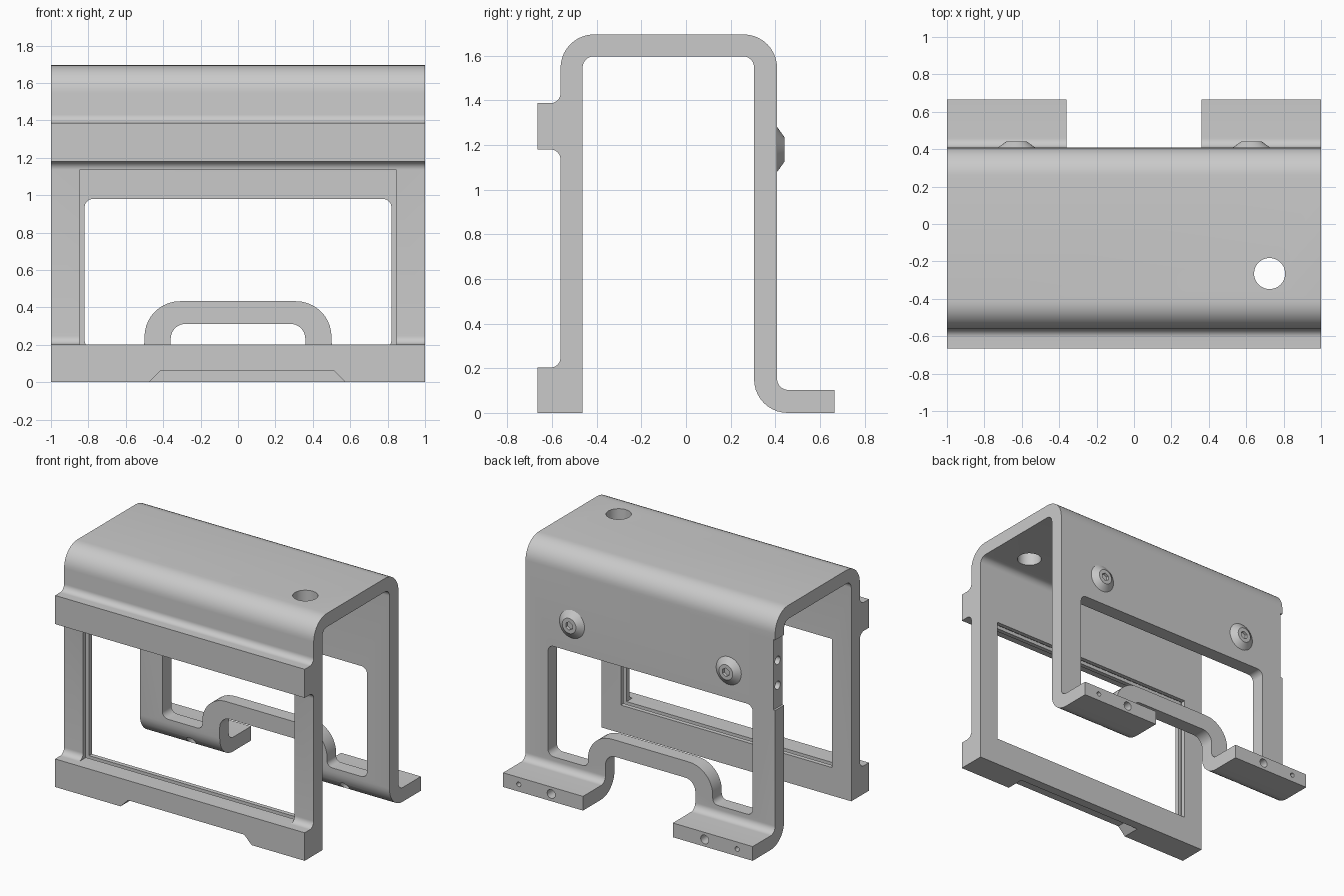
import bpy, bmesh, math
from mathutils import Vector, Matrix

cube = bpy.data.objects.get("Cube")
if cube:
    bpy.data.objects.remove(cube, do_unlink=True)

grey = bpy.data.materials.new("satin grey")
grey.use_nodes = True
colour = (0.59, 0.59, 0.59, 1)
grey.diffuse_color = colour
grey.node_tree.nodes["Principled BSDF"].inputs["Base Color"].default_value = colour


def add_object(name, bm):
    bm.normal_update()
    bmesh.ops.recalc_face_normals(bm, faces=bm.faces)
    if bm.calc_volume(signed=True) < 0:
        bmesh.ops.reverse_faces(bm, faces=bm.faces)
    mesh = bpy.data.meshes.new(name)
    bm.to_mesh(mesh)
    bm.free()
    mesh.materials.append(grey)
    ob = bpy.data.objects.new(name, mesh)
    bpy.context.collection.objects.link(ob)
    return ob


def rounded(corners, steps=10):
    """Round each corner (u, v, radius) of a closed outline."""
    out = []
    for i, (u, v, r) in enumerate(corners):
        p = Vector((u, v))
        if r == 0:
            out.append(p)
            continue
        a = (Vector(corners[i - 1][:2]) - p).normalized()
        b = (Vector(corners[(i + 1) % len(corners)][:2]) - p).normalized()
        half = math.acos(a.dot(b)) / 2
        centre = p + (a + b).normalized() * r / math.sin(half)
        start = p + a * r / math.tan(half) - centre
        end = p + b * r / math.tan(half) - centre
        first = math.atan2(start.y, start.x)
        sweep = math.remainder(math.atan2(end.y, end.x) - first, math.tau)
        for k in range(steps + 1):
            t = first + sweep * k / steps
            out.append(centre + Vector((math.cos(t), math.sin(t))) * r)
    return out


def prism(name, outline, axis, lo, hi):
    """Extrude an outline along x (outline is y, z) or along y (outline is x, z)."""
    bm = bmesh.new()
    rings = []
    for d in (lo, hi):
        rings.append([bm.verts.new((d, p[0], p[1]) if axis == "x" else (p[0], d, p[1]))
                      for p in outline])
        bm.faces.new(rings[-1])
    for i in range(len(outline)):
        bm.faces.new((rings[0][i - 1], rings[0][i], rings[1][i], rings[1][i - 1]))
    return add_object(name, bm)


def box(name, x, y, z):
    return prism(name, [(x[0], z[0]), (x[1], z[0]), (x[1], z[1]), (x[0], z[1])], "y", *y)


def cylinder(name, centre, axis, r1, r2, depth, sides=32):
    bm = bmesh.new()
    turn = Vector((0, 0, 1)).rotation_difference(Vector(axis)).to_matrix().to_4x4()
    bmesh.ops.create_cone(bm, cap_ends=True, segments=sides, radius1=r1, radius2=r2,
                          depth=depth, matrix=Matrix.Translation(centre) @ turn)
    return add_object(name, bm)


def cut(target, cutter):
    cutter.hide_render = True
    mod = target.modifiers.new("cut", "BOOLEAN")
    mod.operation, mod.solver, mod.object = "DIFFERENCE", "EXACT", cutter
    bpy.context.view_layer.objects.active = target
    bpy.ops.object.modifier_apply(modifier=mod.name)
    bpy.data.objects.remove(cutter, do_unlink=True)


def smooth(ob):
    bpy.ops.object.select_all(action="DESELECT")
    ob.select_set(True)
    bpy.context.view_layer.objects.active = ob
    bpy.ops.object.shade_smooth_by_angle(angle=math.radians(25))


# Folded bracket section: front leg with two ribs, roof, back leg and foot
section = rounded([
    (-.463, 0, 0), (-.463, 1.597, .05), (.305, 1.597, .05), (.305, 0, .15),
    (.665, 0, 0), (.665, .103, 0), (.408, .103, .05), (.408, 1.695, .15),
    (-.562, 1.695, .15), (-.562, 1.387, .045), (-.665, 1.387, 0), (-.665, 1.18, 0),
    (-.562, 1.18, .045), (-.562, .203, .045), (-.665, .203, 0), (-.665, 0, 0)])
bracket = prism("folded_bracket", section, "x", -1, 1)

# Front opening with a panel groove around it
cut(bracket, box("front_opening", (-.847, .847), (-.7, -.4), (.203, 1.135)))
cut(bracket, box("panel_groove", (-.872, .872), (-.53, -.495), (.178, 1.16)))

# Chamfered notch below the front rib
notch = [(-.535, -.06), (-.415, .06), (.515, .06), (.635, -.06)]
cut(bracket, prism("bottom_notch", notch, "y", -.7, -.53))

# Back window that leaves an arched bridge, and the gap under the bridge
window = rounded([
    (-.82, .18, .045), (-.5, .18, .04), (-.5, .433, .19), (.5, .433, .19),
    (.5, .18, .04), (.82, .18, .045), (.82, .98, .045), (-.82, .98, .045)])
cut(bracket, prism("back_window", window, "y", .2, .55))
gap = rounded([(-.36, -.1, 0), (.36, -.1, 0), (.36, .312, .08), (-.36, .312, .08)])
cut(bracket, prism("bridge_gap", gap, "y", .2, .8))

# Roof hole
cut(bracket, cylinder("roof_hole", (.725, -.265, 1.65), (0, 0, 1), .083, .083, .4, 48))

# Foot holes: a wide one right through, a narrow blind one
for side in (-1, 1):
    cut(bracket, cylinder("foot_hole", (side * .615, .5, .052), (0, 1, 0), .032, .032, .6, 24))
    cut(bracket, cylinder("pin_hole", (side * .875, .65, .052), (0, 1, 0), .017, .017, .3, 16))

# Shallow recess with two blind holes in the edge of the back leg
cut(bracket, box("edge_recess", (-1.1, -.985), (.29, .45), (.99, 1.5)))
for z in (1.15, 1.33):
    cut(bracket, cylinder("edge_hole", (-1, .357, z), (1, 0, 0), .03, .03, .2, 20))
smooth(bracket)

# Conical button screws with a hexagon socket
for side, label in ((1, "left"), (-1, "right")):
    screw = cylinder(label + "_screw", (side * .628, .423, 1.18), (0, 1, 0), .105, .055, .036, 40)
    cut(screw, cylinder("socket", (side * .628, .44, 1.18), (0, 1, 0), .03, .03, .04, 6))
    smooth(screw)
